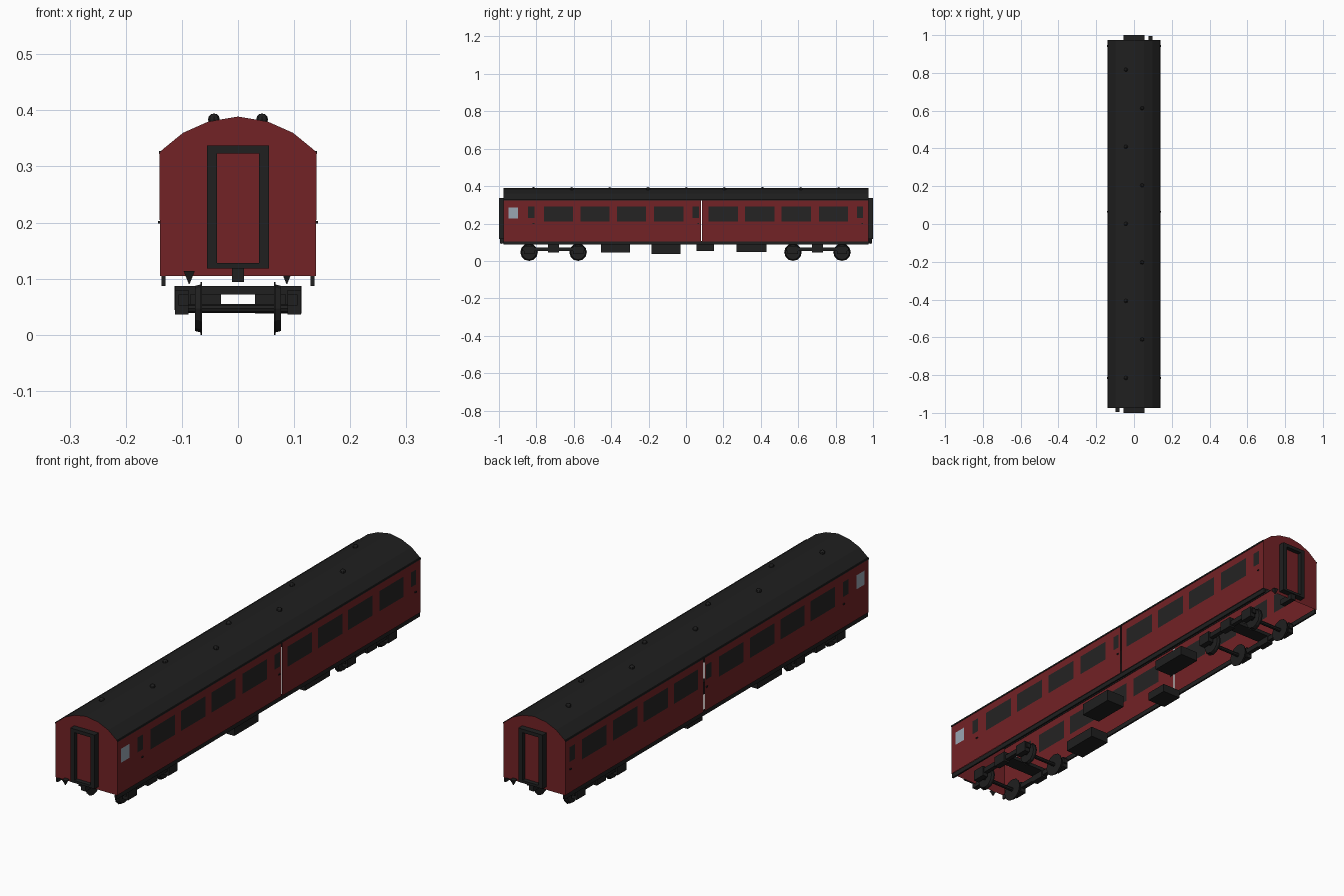
import bpy, bmesh, math
from mathutils import Matrix, Vector

if "Cube" in bpy.data.objects:
    bpy.data.objects.remove(bpy.data.objects["Cube"])


def material(name, rgb):
    m = bpy.data.materials.new(name)
    m.diffuse_color = (*rgb, 1)
    m.use_nodes = True
    m.node_tree.nodes["Principled BSDF"].inputs["Base Color"].default_value = m.diffuse_color
    return m


RED = material("maroon_paint", (0.17, 0.016, 0.019))
DARK = material("dark_grey", (0.014, 0.014, 0.014))
GLASS = material("window_glass", (0.018, 0.017, 0.017))
FROST = material("frosted_glass", (0.32, 0.38, 0.45))


def finish(name, bm, *mats):
    me = bpy.data.meshes.new(name)
    bm.to_mesh(me)
    bm.free()
    for m in mats:
        me.materials.append(m)
    ob = bpy.data.objects.new(name, me)
    bpy.context.collection.objects.link(ob)
    return ob


def box(name, x, y, z, mat=DARK):
    """Box from (min, max) ranges."""
    bm = bmesh.new()
    size = [r[1] - r[0] for r in (x, y, z)]
    mid = Vector([(r[0] + r[1]) / 2 for r in (x, y, z)])
    bmesh.ops.create_cube(bm, size=1, matrix=Matrix.Translation(mid) @ Matrix.Diagonal((*size, 1)))
    return finish(name, bm, mat)


def cone(name, loc, r1, r2, depth, mat=DARK, sides=8, rot=(0, 'X')):
    bm = bmesh.new()
    bmesh.ops.create_cone(bm, cap_ends=True, segments=sides, radius1=r1, radius2=r2, depth=depth,
                          matrix=Matrix.Translation(loc) @ Matrix.Rotation(rot[0], 4, rot[1]))
    return finish(name, bm, mat)


W, L, FLOOR, EAVE = 0.139, 0.975, 0.105, 0.325

# Side walls: columns of quads with window panes (y0, y1, z0, z1, material slot)
BIG = [-0.76, -0.565, -0.37, -0.17, 0.12, 0.315, 0.51, 0.71]
SMALL = [-0.845, 0.036, 0.913]
panes = [(-0.95, -0.897, 0.228, 0.285, 2)]
panes += [(y, y + 0.157, 0.21, 0.292, 1) for y in BIG]
panes += [(y, y + 0.034, 0.23, 0.29, 1) for y in SMALL]
panes.sort()
GAP = (0.081, 0.086)


def side_wall(sx):
    bm = bmesh.new()

    def quad(y0, y1, z0, z1, slot=0):
        pts = [(y0, z0), (y1, z0), (y1, z1), (y0, z1)]
        f = bm.faces.new([bm.verts.new((sx * W, y, z)) for y, z in pts[::sx]])
        f.material_index = slot
        return f

    def plain(y0, y1):
        if y0 < GAP[0] and y1 > GAP[1]:      # narrow gap beside the middle door
            quad(y0, GAP[0], FLOOR, EAVE)
            quad(GAP[1], y1, FLOOR, EAVE)
        else:
            quad(y0, y1, FLOOR, EAVE)

    edge, glass = -L, []
    for y0, y1, z0, z1, slot in panes:
        plain(edge, y0)
        quad(y0, y1, FLOOR, z0)
        glass.append(quad(y0, y1, z0, z1, slot))
        quad(y0, y1, z1, EAVE)
        edge = y1
    plain(edge, L)
    # slightly raised panes
    bmesh.ops.inset_individual(bm, faces=glass, thickness=0.002, depth=0.001)
    finish("side_wall", bm, RED, GLASS, FROST)


# Roof and end walls share one arched profile
half = [(0.14, 0.323), (0.136, 0.329), (0.098, 0.36), (0.053, 0.38), (0.0, 0.389)]
arch = half + [(-x, z) for x, z in half[-2::-1]]

bm = bmesh.new()
rows = [[bm.verts.new((x, y, z)) for x, z in arch] for y in (-L, L)]
for i in range(len(arch) - 1):
    bm.faces.new([rows[0][i], rows[1][i], rows[1][i + 1], rows[0][i + 1]])
finish("roof", bm, DARK)

for s in (-1, 1):
    side_wall(s)
    bm = bmesh.new()
    outline = [(W, FLOOR)] + arch + [(-W, FLOOR)]
    bm.faces.new([bm.verts.new((x, s * L, z)) for x, z in outline[::-s]])
    finish("end_wall", bm, RED)

    # Gangway frame, door, coupling and hose
    ys = sorted((s * L, s * 1.0))
    box("gangway_post_left", (-0.055, -0.037), ys, (0.118, 0.337))
    box("gangway_post_right", (0.037, 0.055), ys, (0.118, 0.337))
    box("gangway_top", (-0.037, 0.037), ys, (0.323, 0.337))
    box("gangway_step", (-0.037, 0.037), ys, (0.118, 0.128))
    box("gangway_door", (-0.037, 0.037), sorted((s * L, s * 0.982)), (0.128, 0.323), RED)
    box("coupling", (-0.011, 0.011), sorted((s * 0.93, s * 0.995)), (0.094, 0.118))
    cone("end_bracket", (s * 0.087, s * 0.985, 0.102), 0.001, 0.014, 0.023, sides=4, rot=(math.pi / 4, 'Z'))

    # Solebar, gutter and door handles along each side
    box("solebar", sorted((s * 0.129, s * 0.136)), (-L, L), (0.087, 0.106))
    box("gutter", sorted((s * 0.137, s * 0.141)), (-L, L), (0.322, 0.328))
    for y in SMALL:
        box("door_handle", sorted((s * 0.138, s * 0.1425)), (y + 0.025, y + 0.034), (0.198, 0.203))

# Roof vents, staggered along both sides of the ridge
for i in range(9):
    bm = bmesh.new()
    loc = (-0.043 if i % 2 == 0 else 0.043, -0.815 + i * 0.204, 0.384)
    bmesh.ops.create_uvsphere(bm, u_segments=8, v_segments=6, radius=0.0105, matrix=Matrix.Translation(loc))
    finish("roof_vent", bm, DARK)

# Underfloor equipment boxes
for name, x, y, z0 in [("battery_box", (0.03, 0.113), (0.27, 0.43), 0.048),
                       ("generator_box", (0.03, 0.113), (-0.185, -0.03), 0.038),
                       ("tank_box", (-0.113, -0.03), (-0.455, -0.30), 0.044),
                       ("small_box", (-0.113, -0.03), (0.055, 0.15), 0.053)]:
    box(name, x, y, (z0, 0.087))

# Bogies
for c in (-0.708, 0.703):
    box("bogie_bolster", (-0.1, 0.1), (c - 0.03, c + 0.03), (0.072, 0.087))
    for s in (-1, 1):
        box("bogie_side_frame", sorted((s * 0.088, s * 0.106)), (c - 0.165, c + 0.165), (0.052, 0.072))
        box("bogie_spring", sorted((s * 0.085, s * 0.112)), (c - 0.03, c + 0.03), (0.045, 0.087))
    for d in (-0.131, 0.131):
        y = c + d
        cone("axle", (0, y, 0.047), 0.008, 0.008, 0.2, rot=(math.pi / 2, 'Y'))
        for s in (-1, 1):
            turn = (s * math.pi / 2, 'Y')
            cone("wheel_flange", (s * 0.0655, y, 0.047), 0.047, 0.047, 0.002, sides=12, rot=turn)
            cone("wheel", (s * 0.0715, y, 0.047), 0.043, 0.04, 0.011, sides=12, rot=turn)
            box("axle_box", sorted((s * 0.088, s * 0.112)), (y - 0.028, y + 0.028), (0.036, 0.08))
